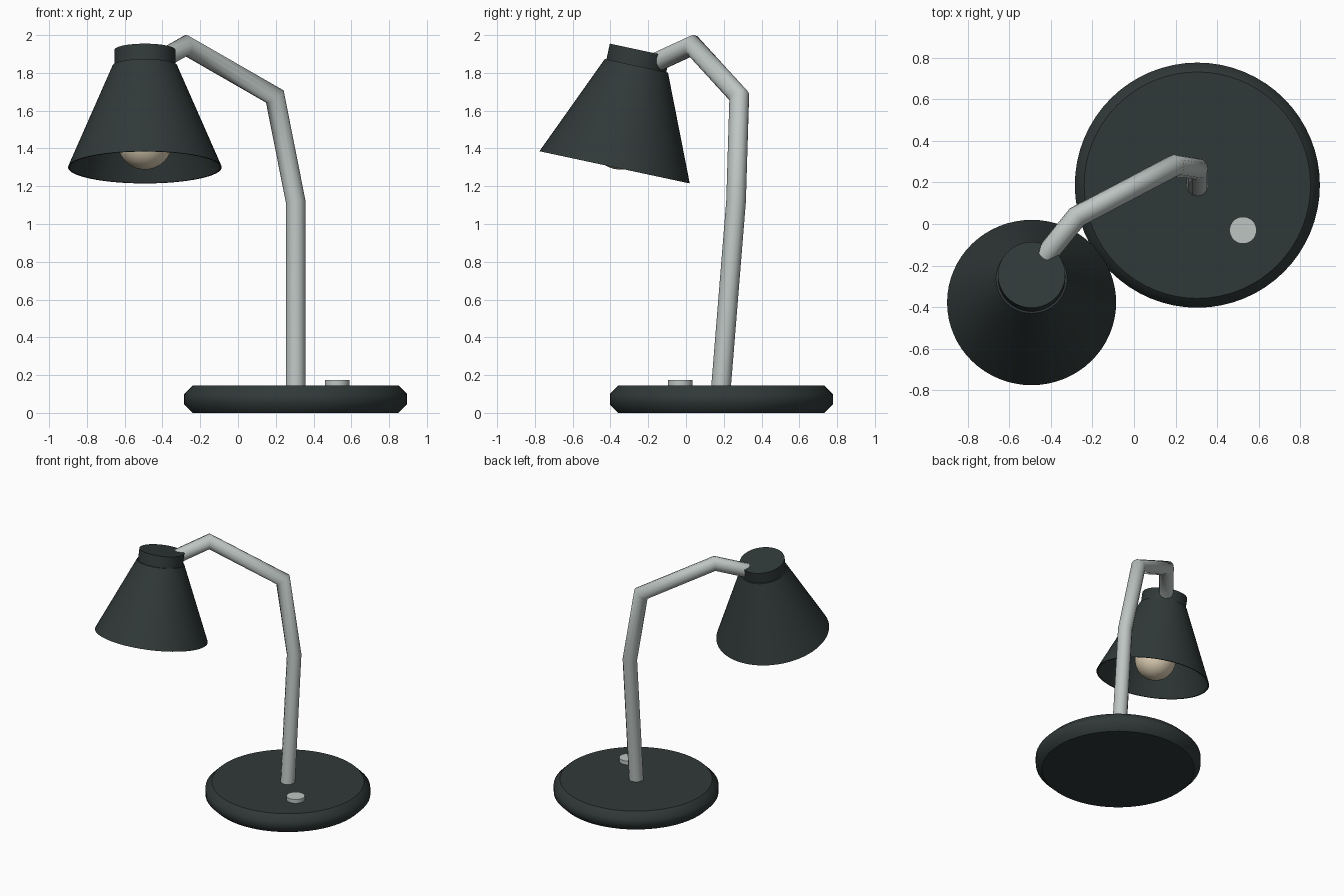
import bpy, bmesh, math
from mathutils import Matrix, Vector

cube = bpy.data.objects.get("Cube")
if cube:
    bpy.data.objects.remove(cube, do_unlink=True)


def material(name, rgb, roughness):
    mat = bpy.data.materials.new(name)
    mat.use_nodes = True
    mat.diffuse_color = (*rgb, 1)
    bsdf = mat.node_tree.nodes["Principled BSDF"]
    bsdf.inputs["Base Color"].default_value = (*rgb, 1)
    bsdf.inputs["Roughness"].default_value = roughness
    return mat


dark = material("dark green grey", (0.030, 0.041, 0.040), 0.6)
metal = material("light metal", (0.51, 0.56, 0.545), 0.5)
cream = material("warm cream", (0.75, 0.64, 0.47), 0.5)


def finish(name, bm, mat, matrix=Matrix()):
    """Smooth the walls, keep cap and rim edges sharp, and link the object."""
    bmesh.ops.recalc_face_normals(bm, faces=bm.faces)
    for face in bm.faces:
        face.smooth = len(face.verts) <= 4
    for edge in bm.edges:
        capped = any(len(f.verts) > 4 for f in edge.link_faces)
        edge.smooth = not capped and edge.calc_face_angle(0) < math.radians(65)
    mesh = bpy.data.meshes.new(name)
    bm.to_mesh(mesh)
    bm.free()
    mesh.materials.append(mat)
    obj = bpy.data.objects.new(name, mesh)
    obj.matrix_world = matrix
    bpy.context.collection.objects.link(obj)
    return obj


def skin(bm, rings):
    """Join rings of points with quads and cap both ends."""
    loops = [[bm.verts.new(p) for p in ring] for ring in rings]
    n = len(loops[0])
    for a, b in zip(loops, loops[1:]):
        for i in range(n):
            j = (i + 1) % n
            bm.faces.new((a[i], a[j], b[j], b[i]))
    bm.faces.new(loops[0])
    bm.faces.new(loops[-1])


def circle(radius, z, n):
    return [Vector((radius * math.cos(math.tau * i / n),
                    radius * math.sin(math.tau * i / n), z)) for i in range(n)]


def lathe(name, profile, mat, matrix, n=64):
    bm = bmesh.new()
    skin(bm, [circle(r, z, n) for r, z in profile])
    return finish(name, bm, mat, matrix)


def tube(name, path, radius, mat, n=12):
    """Sweep a circle along straight segments with mitred joints."""
    path = [Vector(p) for p in path]
    dirs = [(b - a).normalized() for a, b in zip(path, path[1:])]
    turn = dirs[0].to_track_quat('Z', 'Y')
    ring = [path[0] + turn @ p for p in circle(radius, 0, n)]
    rings = [ring]
    for k, d in enumerate(dirs):
        normal = d + dirs[k + 1] if k + 1 < len(dirs) else d
        ring = [p + d * ((path[k + 1] - p).dot(normal) / d.dot(normal)) for p in ring]
        rings.append(ring)
    bm = bmesh.new()
    skin(bm, rings)
    return finish(name, bm, mat)


# Round base with chamfered edges, and its button
lathe("base", [(0.545, 0), (0.59, 0.045), (0.59, 0.1), (0.545, 0.145)], dark,
      Matrix.Translation((0.305, 0.187, 0)))
lathe("switch_button", [(0.065, 0.14), (0.065, 0.175)], metal,
      Matrix.Translation((0.525, -0.03, 0)), 32)

# Bent arm
tube("arm", [(0.305, 0.185, 0.13), (0.305, 0.265, 1.12), (0.195, 0.282, 1.675),
             (-0.275, 0.035, 1.945), (-0.425, -0.15, 1.86)], 0.052, metal)

# Tilted lamp head, measured along its own axis from the open rim
head = Matrix.Translation((-0.493, -0.378, 1.30)) @ Matrix.Rotation(math.radians(-12.1), 4, 'X')
lathe("shade", [(0.16, 0.538), (0.398, 0), (0.407, 0), (0.171, 0.55)], dark, head)
lathe("shade_cap", [(0.162, 0.545), (0.162, 0.635)], dark, head)
lathe("bulb_socket", [(0.06, 0.25), (0.06, 0.54)], dark, head, 32)

# Bulb
bm = bmesh.new()
bmesh.ops.create_uvsphere(bm, u_segments=32, v_segments=16, radius=0.147)
finish("bulb", bm, cream, head @ Matrix.Translation((0, 0, 0.138)))
